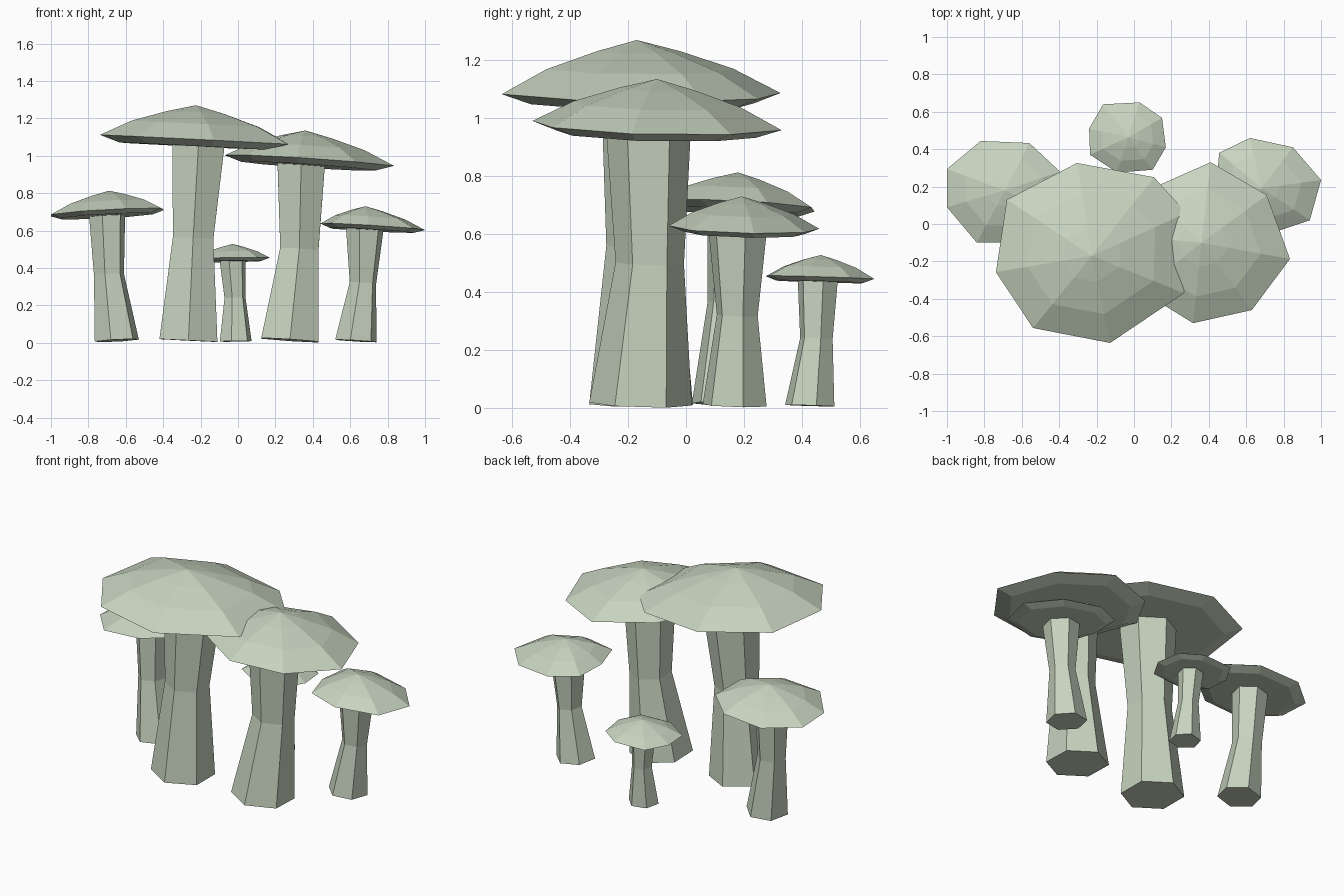
import bpy, bmesh, math

if "Cube" in bpy.data.objects:
    bpy.data.objects.remove(bpy.data.objects["Cube"])

mat = bpy.data.materials.new("pale sage green")
mat.diffuse_color = (0.57, 0.65, 0.52, 1)
mat.use_nodes = True
mat.node_tree.nodes["Principled BSDF"].inputs["Base Color"].default_value = mat.diffuse_color


def loft(name, rings, tip=None):
    """Skin a stack of rings; close the bottom, and the top with a face or a tip."""
    bm = bmesh.new()
    loops = [[bm.verts.new(p) for p in r] for r in rings]
    n = len(loops[0])
    bm.faces.new(loops[0][::-1])
    for a, b in zip(loops, loops[1:]):
        for i in range(n):
            j = (i + 1) % n
            bm.faces.new((a[i], a[j], b[j], b[i]))
    if tip:
        t = bm.verts.new(tip)
        for i in range(n):
            bm.faces.new((loops[-1][i], loops[-1][(i + 1) % n], t))
    else:
        bm.faces.new(loops[-1])
    bmesh.ops.recalc_face_normals(bm, faces=bm.faces)
    me = bpy.data.meshes.new(name)
    bm.to_mesh(me)
    bm.free()
    me.materials.append(mat)
    ob = bpy.data.objects.new(name, me)
    bpy.context.collection.objects.link(ob)


def mushroom(name, apex, rim, rim_z, slope, stem, turn):
    n = len(rim)
    cx = sum(p[0] for p in rim) / n
    cy = sum(p[1] for p in rim) / n
    size = sum(math.hypot(x - cx, y - cy) for x, y in rim) / n
    sx, sy = slope

    def plane(x, y):
        return rim_z + sx * (x - cx) + sy * (y - cy)

    rise = apex[2] - plane(apex[0], apex[1])

    def ring(f, h, ox, oy):
        pts = [(ox + f * (x - ox), oy + f * (y - oy)) for x, y in rim]
        return [(x, y, plane(x, y) + h) for x, y in pts]

    # cap: shallow underside, sharp rim, domed top
    loft(name + "_cap", [ring(0.8, -0.068 * size, cx, cy), ring(1, 0, cx, cy),
                         ring(0.67, 0.46 * rise, apex[0], apex[1]),
                         ring(0.3, 0.79 * rise, apex[0], apex[1])], apex)
    # stem: six-sided, pinched in the middle, tilted like the cap
    rings = []
    for x, y, z, r in stem:
        c = []
        for k in range(6):
            a = math.radians(turn + 60 * k)
            dx, dy = r * math.cos(a), r * math.sin(a)
            c.append((x + dx, y + dy, max(0, z + sx * dx + sy * dy)))
        rings.append(c)
    loft(name + "_stem", rings)


mushroom("tallest_mushroom", (-0.225, -0.17, 1.27),
         [(-.305, .326), (-.68, .13), (-.738, -.257), (-.54, -.556),
          (-.128, -.636), (.267, -.37), (.28, .06), (.107, .25)],
         1.085, (-0.05, -0.005),
         [(-.265, -.155, .012, .179), (-.24, -.15, .56, .125), (-.21, -.13, 1.08, .162)], 30)

mushroom("second_mushroom", (0.36, -0.1, 1.135),
         [(.41, .33), (.07, .18), (-.07, -.06), (.04, -.36),
          (.316, -.53), (.63, -.46), (.834, -.187), (.71, .155)],
         0.975, (-0.067, -0.03),
         [(.278, -.157, .014, .177), (.328, -.125, .5, .118), (.338, -.13, .97, .147)], 30)

mushroom("left_mushroom", (-0.69, 0.18, 0.813),
         [(-.82, .444), (-1, .294), (-1, .09), (-.84, -.10),
          (-.60, -.10), (-.41, .05), (-.395, .28), (-.56, .433)],
         0.698, (0.055, -0.05),
         [(-.648, .138, .012, .122), (-.69, .155, .365, .083), (-.70, .17, .69, .10)], 15)

mushroom("right_mushroom", (0.682, 0.192, 0.73),
         [(.62, .46), (.455, .38), (.44, .19), (.5, .0),
          (.70, -.06), (.94, .02), (1, .235), (.85, .41)],
         0.622, (-0.06, -0.03),
         [(.63, .168, .01, .114), (.668, .177, .32, .073), (.678, .178, .62, .105)], 15)

mushroom("small_back_mushroom", (-0.03, 0.465, 0.528),
         [(-.165, .64), (-.24, .51), (-.235, .37), (-.09, .275),
          (.10, .29), (.17, .41), (.15, .567), (.03, .65)],
         0.45, (0.015, -0.03),
         [(-.012, .427, .008, .088), (-.016, .45, .24, .058), (-.03, .455, .45, .072)], 15)
